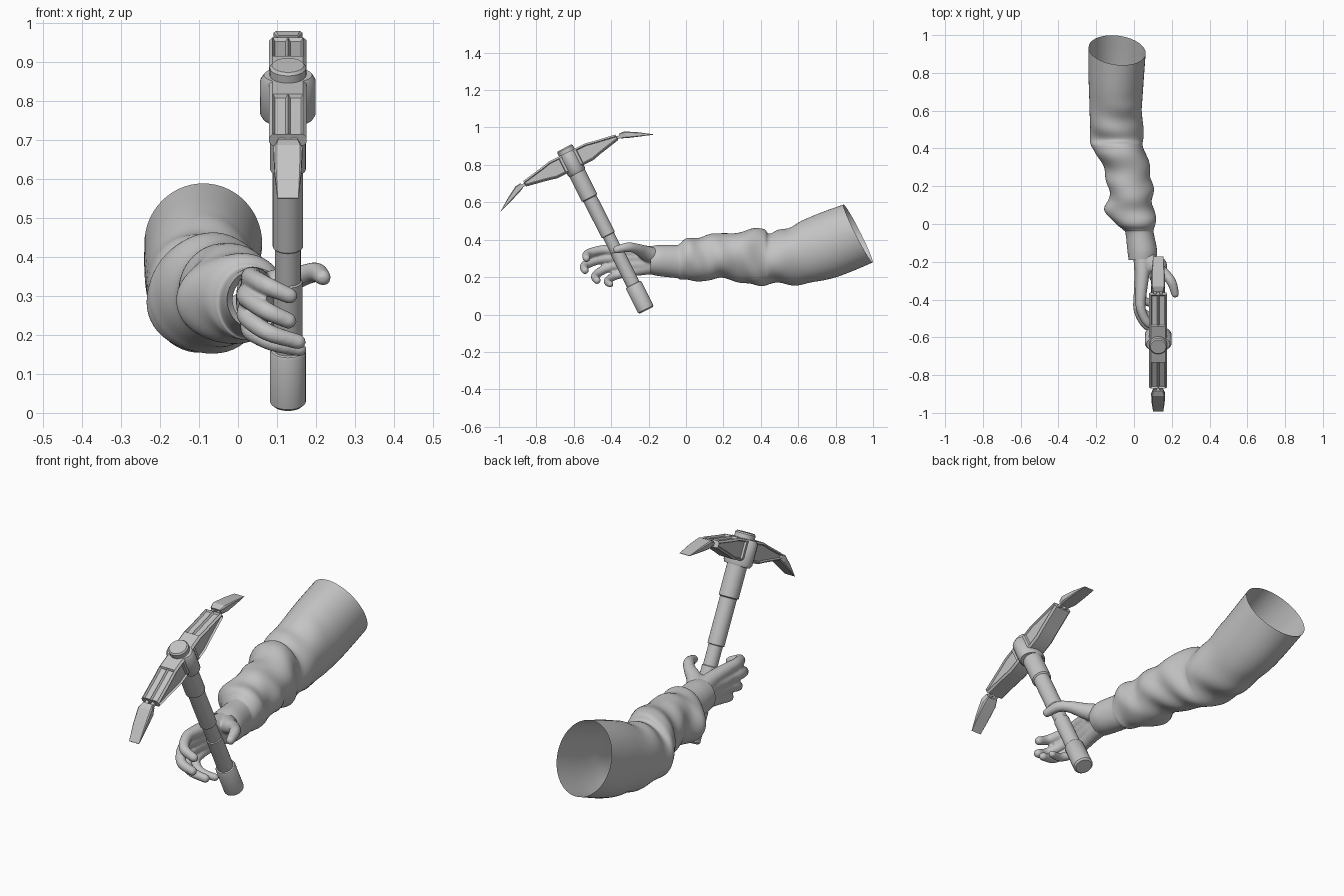
import bpy, bmesh, math
from mathutils import Vector

if "Cube" in bpy.data.objects:
    bpy.data.objects.remove(bpy.data.objects["Cube"])

grey = bpy.data.materials.new("plain grey")
grey.diffuse_color = (0.55, 0.55, 0.55, 1)
grey.use_nodes = True
grey.node_tree.nodes["Principled BSDF"].inputs["Base Color"].default_value = grey.diffuse_color


def finish(bm, name, angle=35, fix=False):
    if fix:
        bmesh.ops.recalc_face_normals(bm, faces=bm.faces[:])
    me = bpy.data.meshes.new(name)
    bm.to_mesh(me)
    bm.free()
    ob = bpy.data.objects.new(name, me)
    bpy.context.collection.objects.link(ob)
    me.materials.append(grey)
    bpy.ops.object.select_all(action='DESELECT')
    ob.select_set(True)
    bpy.context.view_layer.objects.active = ob
    if angle:
        bpy.ops.object.shade_smooth_by_angle(angle=math.radians(angle))
    return ob


def loft(rings, cap=True):
    """Skin a list of point rings; returns the mesh and its side faces."""
    bm = bmesh.new()
    vs = [[bm.verts.new(p) for p in r] for r in rings]
    n = len(rings[0])
    faces = [bm.faces.new((a[j], a[(j + 1) % n], b[(j + 1) % n], b[j]))
             for a, b in zip(vs, vs[1:]) for j in range(n)]
    if cap:
        bm.faces.new(vs[0])
        bm.faces.new(vs[-1])
    bmesh.ops.recalc_face_normals(bm, faces=bm.faces[:])
    return bm, faces


def spline(pts, steps):
    """Catmull-Rom interpolation of tuples of any length."""
    p = [pts[0]] + list(pts) + [pts[-1]]
    out = []
    for i in range(1, len(p) - 2):
        for k in range(steps):
            t = k / steps
            out.append([0.5 * (2 * b + (c - a) * t + (2 * a - 5 * b + 4 * c - d) * t * t
                               + (3 * b - a - 3 * c + d) * t ** 3)
                        for a, b, c, d in zip(*p[i - 1:i + 3])])
    return out + [list(pts[-1])]


# Tool frame: x sideways, u forward across the handle, t along the handle
BASE = Vector((0.128, -0.212, 0.022))
AXIS = Vector((0, -0.45, 0.893))
FWD = Vector((0, -0.893, -0.45))


def tool(x, u, t):
    return BASE + Vector((x, 0, 0)) + FWD * u + AXIS * t


def turned(name, profile, squash=1.0, n=28):
    rings = [[tool(r * math.cos(2 * math.pi * k / n), squash * r * math.sin(2 * math.pi * k / n), t)
              for k in range(n)] for r, t in profile]
    finish(loft(rings)[0], name)


# Handle with stepped sleeves, head collar and cap
turned("handle", [(0.038, 0), (0.046, 0.008), (0.046, 0.15), (0.043, 0.155), (0.037, 0.157),
                  (0.037, 0.352), (0.033, 0.355), (0.033, 0.85)])
turned("handle_sleeve", [(0.036, 0.45), (0.039, 0.453), (0.039, 0.67), (0.046, 0.675), (0.046, 0.85)])
turned("head_collar", [(0.045, 0.82), (0.063, 0.82), (0.071, 0.833), (0.071, 0.93),
                       (0.062, 0.945)], 0.72)
turned("head_cap", [(0.047, 0.92), (0.047, 0.966), (0.041, 0.973)])


def section(s, u, top, bot, h, c):
    pts = [(-h + c, top), (0, top), (h - c, top), (h, top - c), (h, bot + c),
           (h - c, bot), (-h + c, bot), (-h, bot + c), (-h, top - c)]
    return [tool(x, s * u, 0.9 + w) for x, w in pts]


# Two pick arms with recessed panels, link pins and chisel blades
for s, side in ((1, "front"), (-1, "back")):
    arm = [(0, 0.045, -0.052), (0.05, 0.045, -0.055), (0.107, 0.045, -0.055),
           (0.16, 0.034, -0.042), (0.276, 0.014, -0.019)]
    bm, f = loft([section(s, u, a, b, 0.048, 0.009) for u, a, b in arm])
    for j, first, thick in ((0, 2, 0.006), (1, 2, 0.006), (3, 1, 0.004), (7, 1, 0.004)):
        region = [f[9 * i + j] for i in range(first, 4)]
        bmesh.ops.inset_region(bm, faces=region, thickness=thick, depth=-0.009,
                               use_boundary=True, use_even_offset=True)
    finish(bm, side + "_pick_arm", 15)
    for x in (-0.016, 0.016):
        pin = [[tool(x + dx, s * u, 0.9 + w + dw) for dx, dw in
                ((-0.008, -0.008), (0.008, -0.008), (0.008, 0.008), (-0.008, 0.008))]
               for u, w in ((0.265, -0.003), (0.315, -0.012))]
        finish(loft(pin)[0], side + "_blade_pin", 15)
    blade = [(0.294, 0.010, -0.018, 0.027, 0.003), (0.325, 0.008, -0.032, 0.037, 0.006),
             (0.39, -0.030, -0.055, 0.034, 0.004), (0.459, -0.077, -0.079, 0.027, 0.0005)]
    finish(loft([section(s, *row) for row in blade])[0], side + "_pick_blade", 15)

# Sleeve: open tube through measured sections (y, z top, z bottom, x left, x right)
cuts = [(-0.19, .365, .215, -.028, .115), (-0.14, .372, .205, -.035, .122),
        (-0.05, .372, .195, -.045, .105), (-0.03, .382, .187, -.06, .104),
        (0.0, .405, .187, -.095, .11), (0.07, .412, .18, -.145, .115),
        (0.13, .428, .18, -.14, .10), (0.2, .432, .195, -.137, .092),
        (0.3, .445, .17, -.165, .085), (0.38, .462, .16, -.2, .06),
        (0.42, .46, .158, -.225, .05), (0.46, .432, .16, -.235, .05),
        (0.6, .48, .165, -.235, .042), (0.75, .535, .2, -.24, .05),
        (0.92, .588, .278, -.24, .062)]
rings = []
N = 56
for y, zt, zb, xl, xr in spline(cuts, 8):
    zc, xc = (zt + zb) / 2, (xl + xr) / 2
    slant = max(0.0, min(1.0, (y - 0.45) / 0.47))
    amp = 0.009 * max(0.0, min(1.0, (y + 0.05) / 0.08, (0.72 - y) / 0.25))
    ring = []
    for k in range(N):
        a = 2 * math.pi * k / N
        # diagonal cloth folds
        fold = math.sin(38 * y + 1.6 * math.sin(a + 0.6)) * (0.6 + 0.5 * math.sin(2 * a + 9 * y))
        g = amp * (fold + 0.4 * math.sin(3 * a - 21 * y))
        x = xc + ((xr - xl) / 2 + g) * math.cos(a)
        z = zc + ((zt - zb) / 2 + g) * math.sin(a)
        ring.append((x, y - slant * (0.5 * (z - zc) + 0.1 * (x - xc)), z))
    rings.append(ring)
# turn the cuff edge inwards
rings.insert(0, [(0.043 + (x - 0.043) * 0.8, y + 0.02, 0.29 + (z - 0.29) * 0.8) for x, y, z in rings[0]])
finish(loft(rings, cap=False)[0], "sleeve", 50)

# Hand: overlapping balls along each finger, fused into one smooth skin
chains = [
    # index, middle, ring and little finger, each starting in the wrist: x, y, z, radius
    [(.043, -.15, .315, .048), (.045, -.26, .335, .038), (.037, -.37, .345, .031),
     (.037, -.45, .345, .026), (.075, -.525, .325, .024), (.132, -.532, .30, .021)],
    [(.043, -.15, .30, .05), (.04, -.26, .305, .04), (.028, -.37, .305, .031),
     (.024, -.46, .295, .026), (.07, -.54, .263, .024), (.13, -.54, .236, .021)],
    [(.043, -.15, .28, .05), (.04, -.25, .27, .04), (.028, -.355, .265, .03),
     (.024, -.43, .245, .025), (.075, -.485, .207, .023), (.155, -.475, .182, .02)],
    [(.043, -.15, .265, .048), (.04, -.24, .245, .036), (.032, -.325, .225, .028),
     (.037, -.385, .205, .023), (.09, -.42, .178, .021), (.158, -.405, .162, .018)],
    # thumb
    [(.06, -.17, .31, .048), (.11, -.225, .333, .038), (.165, -.265, .352, .028),
     (.2, -.31, .36, .026), (.218, -.37, .347, .021)],
]
bm = bmesh.new()
for chain in chains:
    for x, y, z, r in spline(chain, 10):
        made = bmesh.ops.create_uvsphere(bm, u_segments=14, v_segments=8, radius=r)
        bmesh.ops.translate(bm, verts=made["verts"], vec=(x, y, z))
hand = finish(bm, "hand", 0)
fuse = hand.modifiers.new("fuse", 'REMESH')
fuse.mode = 'VOXEL'
fuse.voxel_size = 0.006
fuse.use_smooth_shade = True
relax = hand.modifiers.new("relax", 'SMOOTH')
relax.factor = 0.5
relax.iterations = 6
